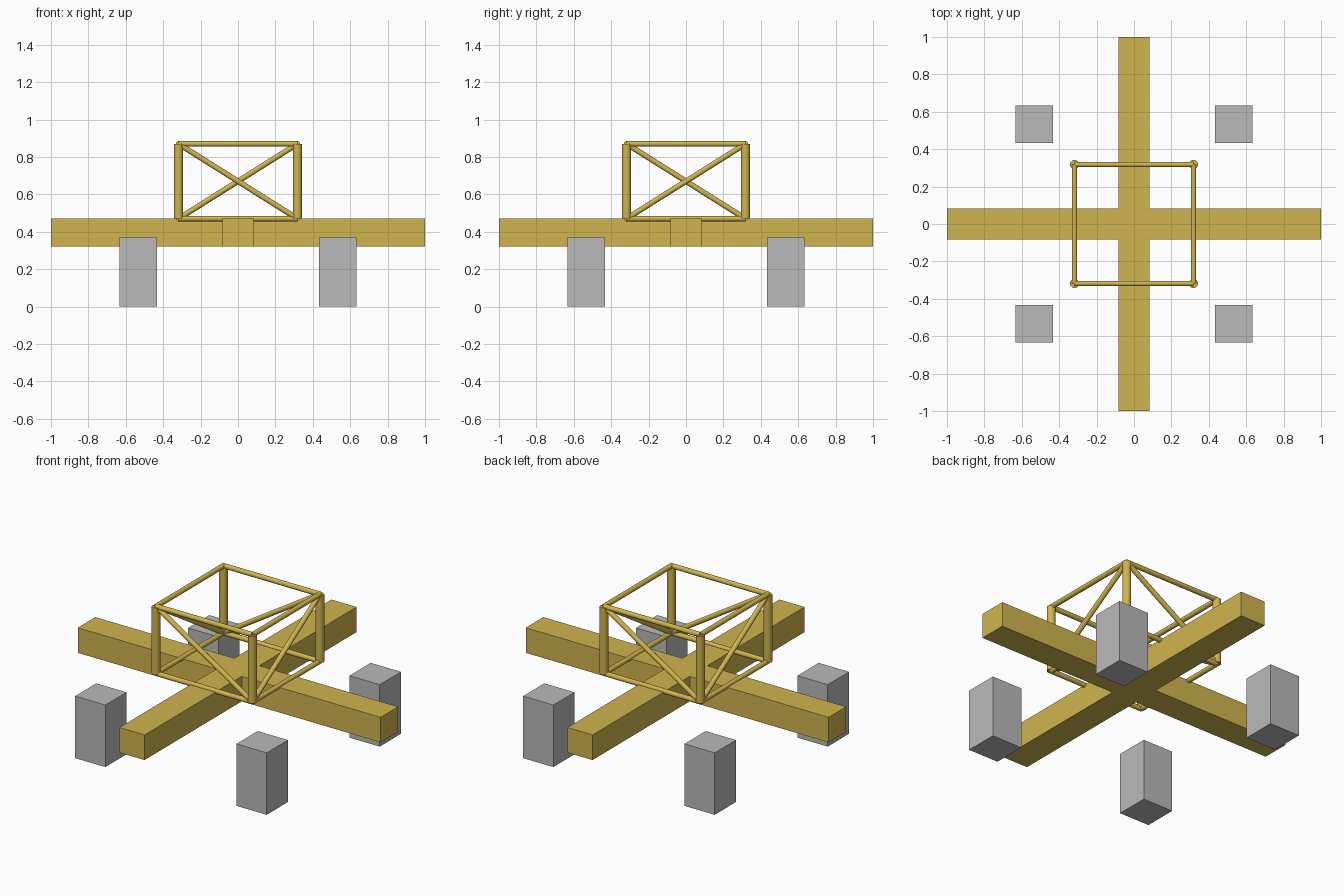
import bpy, bmesh
from mathutils import Vector

if "Cube" in bpy.data.objects:
    bpy.data.objects.remove(bpy.data.objects["Cube"])


def material(name, rgb):
    m = bpy.data.materials.new(name)
    m.diffuse_color = (*rgb, 1)
    m.use_nodes = True
    m.node_tree.nodes["Principled BSDF"].inputs["Base Color"].default_value = m.diffuse_color
    return m


gold = material("yellow_steel", (0.63, 0.46, 0.078))
grey = material("grey_concrete", (0.49, 0.49, 0.49))


def prism(name, outline, z0, z1, mat):
    """Extrude a flat outline from z0 to z1."""
    bm = bmesh.new()
    base = bm.faces.new([bm.verts.new((x, y, z0)) for x, y in outline])
    ext = bmesh.ops.extrude_face_region(bm, geom=[base])
    for v in ext["geom"]:
        if isinstance(v, bmesh.types.BMVert):
            v.co.z = z1
    bmesh.ops.recalc_face_normals(bm, faces=bm.faces)
    me = bpy.data.meshes.new(name)
    bm.to_mesh(me)
    bm.free()
    me.materials.append(mat)
    ob = bpy.data.objects.new(name, me)
    bpy.context.collection.objects.link(ob)


def tube(name, a, b, radius):
    """Solid round bar between two points."""
    a, b = Vector(a), Vector(b)
    d = b - a
    bpy.ops.mesh.primitive_cylinder_add(vertices=24, radius=radius,
                                        depth=d.length, location=(a + b) / 2)
    ob = bpy.context.object
    ob.name = name
    ob.rotation_euler = d.to_track_quat('Z', 'Y').to_euler()
    ob.data.materials.append(gold)
    bpy.ops.object.shade_smooth_by_angle()


# Cross-shaped base beams, joined as one solid
W = 0.083
arm = [(1, -W), (1, W), (W, W)]
cross = []
for i in range(4):
    cross += arm
    arm = [(-y, x) for x, y in arm]
prism("cross_beams", cross, 0.32, 0.47, gold)

# Four footing blocks
for sx in (-1, 1):
    for sy in (-1, 1):
        cx, cy, h = sx * 0.533, sy * 0.533, 0.1
        prism("footing_block", [(cx - h, cy - h), (cx + h, cy - h),
                                (cx + h, cy + h), (cx - h, cy + h)], 0, 0.37, grey)

# Tower cage: posts, top and bottom rails
C, LOW, HIGH = 0.318, 0.47, 0.87
corners = [(-C, -C), (C, -C), (C, C), (-C, C)]
for i, p in enumerate(corners):
    q = corners[(i + 1) % 4]
    tube("corner_post", (*p, LOW), (*p, HIGH), 0.024)
    for z in (LOW, HIGH):
        tube("cage_rail", (*p, z), (*q, z), 0.0145)
    # One brace per side, falling away from two opposite top corners
    zp, zq = (HIGH, LOW) if i % 2 == 0 else (LOW, HIGH)
    tube("diagonal_brace", (*p, zp), (*q, zq), 0.0145)
